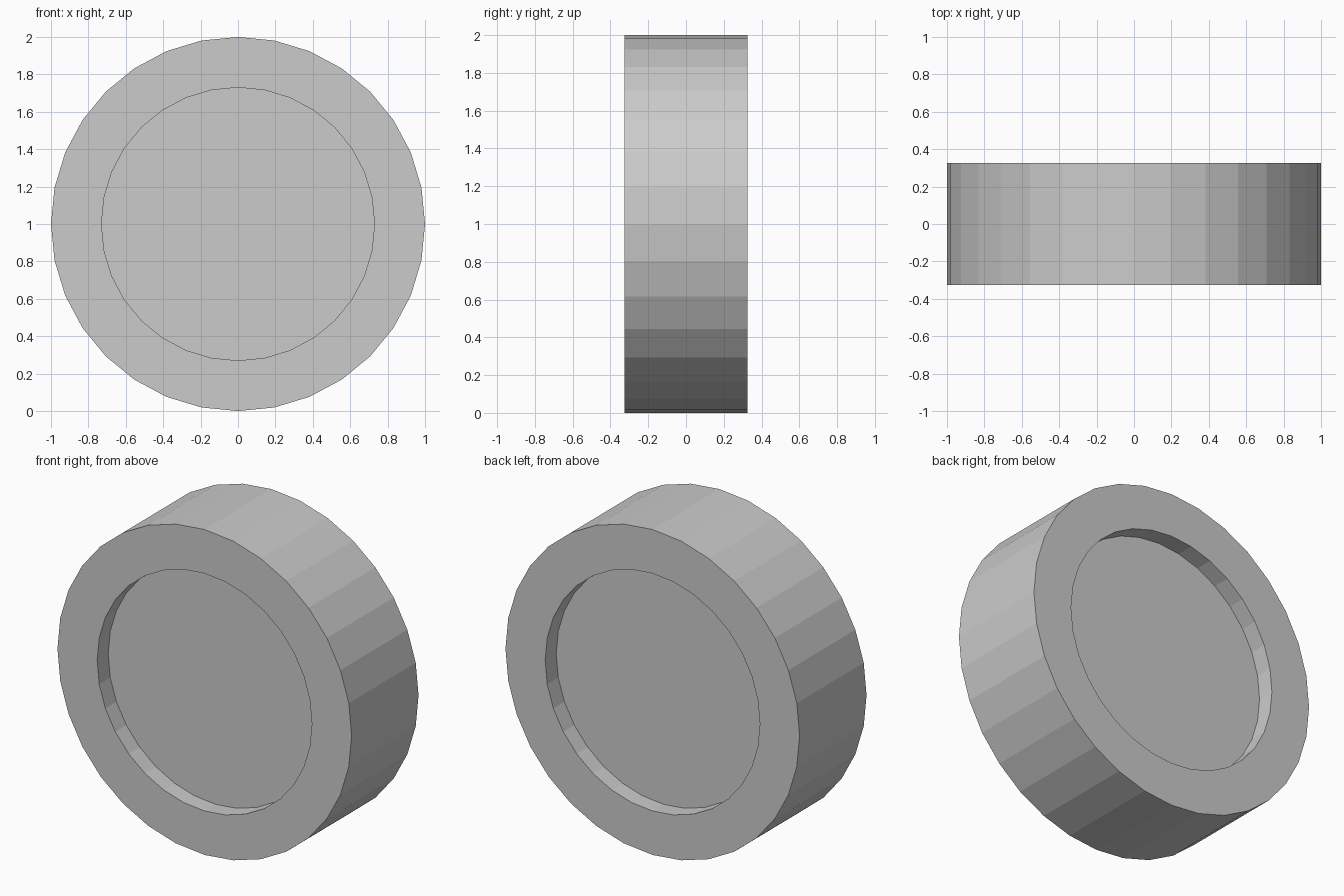
import bpy, bmesh, math

if "Cube" in bpy.data.objects:
    bpy.data.objects.remove(bpy.data.objects["Cube"])

SIDES = 32
HALF_WIDTH = 0.325
RECESS_DEPTH = 0.107

# Closed profile (y, radius) from the front hub disc, round the rim, to the back hub disc
profile = [
    (-HALF_WIDTH + RECESS_DEPTH, 0.73),
    (-HALF_WIDTH, 0.73),
    (-HALF_WIDTH, 1.0),
    (HALF_WIDTH, 1.0),
    (HALF_WIDTH, 0.73),
    (HALF_WIDTH - RECESS_DEPTH, 0.73),
]

bm = bmesh.new()


def ring(y, r):
    angles = [2 * math.pi * i / SIDES for i in range(SIDES)]
    return [bm.verts.new((r * math.cos(a), y, 1 + r * math.sin(a))) for a in angles]


# Tyre wall, tread and recess walls
rings = [ring(y, r) for y, r in profile]
for a, b in zip(rings, rings[1:]):
    for i in range(SIDES):
        j = (i + 1) % SIDES
        bm.faces.new((a[i], a[j], b[j], b[i]))

# Flat recessed discs, front and back
bm.faces.new(rings[0])
bm.faces.new(rings[-1])
bmesh.ops.recalc_face_normals(bm, faces=bm.faces)

mesh = bpy.data.meshes.new("wheel")
bm.to_mesh(mesh)
bm.free()
wheel = bpy.data.objects.new("wheel", mesh)
bpy.context.collection.objects.link(wheel)
